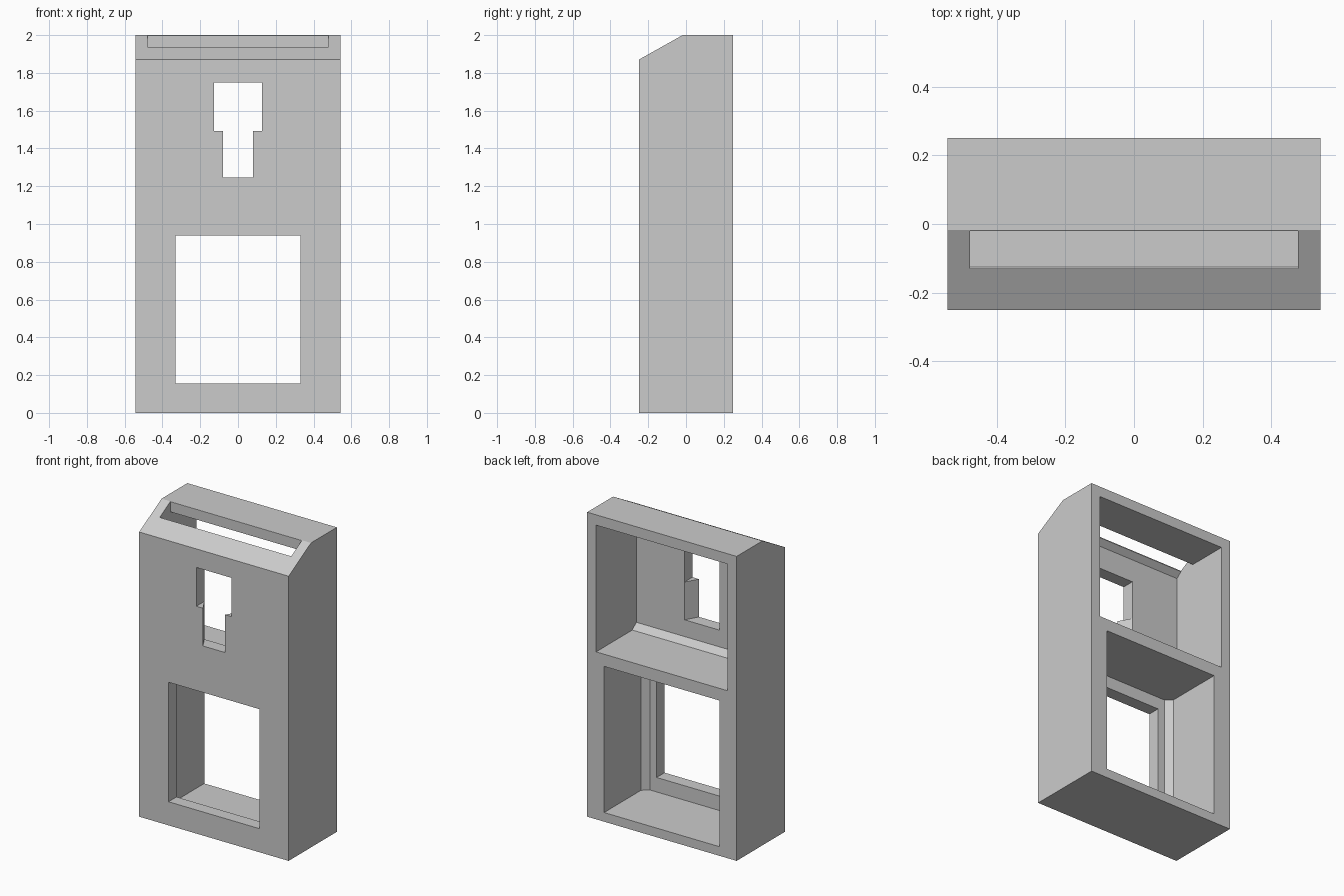
import bpy, bmesh
from mathutils import Vector

cube = bpy.data.objects.get("Cube")
if cube:
    bpy.data.objects.remove(cube, do_unlink=True)

grey = bpy.data.materials.new("light_grey")
grey.use_nodes = True
colour = (0.6, 0.6, 0.6, 1)
grey.diffuse_color = colour
grey.node_tree.nodes["Principled BSDF"].inputs["Base Color"].default_value = colour


def prism(name, profile, axis, lo, hi):
    """Extrude a 2D profile along an axis: x takes (y, z), y takes (x, z), z takes (x, y)."""
    place = {"x": lambda a, b, d: (d, a, b),
             "y": lambda a, b, d: (a, d, b),
             "z": lambda a, b, d: (a, b, d)}[axis]
    bm = bmesh.new()
    face = bm.faces.new([bm.verts.new(place(a, b, lo)) for a, b in profile])
    moved = bmesh.ops.extrude_face_region(bm, geom=[face])["geom"]
    bmesh.ops.translate(bm, vec=Vector(place(0, 0, hi - lo)),
                        verts=[v for v in moved if isinstance(v, bmesh.types.BMVert)])
    bmesh.ops.recalc_face_normals(bm, faces=bm.faces)
    mesh = bpy.data.meshes.new(name)
    bm.to_mesh(mesh)
    bm.free()
    mesh.materials.append(grey)
    obj = bpy.data.objects.new(name, mesh)
    bpy.context.collection.objects.link(obj)
    return obj


def rect(half, low, high):
    return [(-half, low), (half, low), (half, high), (-half, high)]


WALL = -0.167            # inner side of the front panel
FRONT, BACK = -0.25, 0.25
OUT = 0.05               # cutter overshoot

# Housing with a sloped upper front edge
housing = prism("housing", [(FRONT, 0), (BACK, 0), (BACK, 2), (-0.018, 2), (FRONT, 1.87)],
                "x", -0.543, 0.543)

# Upper bay, open at the back, with a slot out through the slope
upper_bay = prism("upper_bay_cutter",
                  [(BACK + OUT, 1.10), (-0.125, 1.10), (WALL, 1.135), (WALL, 1.90),
                   (-0.13, 1.932), (-0.13, 2 + OUT), (-0.02, 2 + OUT),
                   (-0.02, 1.932), (BACK + OUT, 1.932)],
                  "x", -0.478, 0.478)

# Lower bay, open at the back, with bevelled inner vertical corners
lower_bay = prism("lower_bay_cutter",
                  [(-0.42, BACK + OUT), (-0.42, -0.132), (-0.38, WALL),
                   (0.38, WALL), (0.42, -0.132), (0.42, BACK + OUT)],
                  "z", 0.06, 1.02)

# Window and stepped hole in the front panel; the narrow part flares inwards
window = prism("window_cutter", rect(0.33, 0.155, 0.94), "y", FRONT - OUT, 0)
wide_hole = prism("wide_hole_cutter", rect(0.128, 1.493, 1.748), "y", FRONT - OUT, 0)
narrow_hole = prism("narrow_hole_cutter",
                    [(-0.074, -0.26), (0.074, -0.26), (0.131, -0.16), (-0.131, -0.16)],
                    "z", 1.245, 1.493 + OUT)

# Cut the openings and discard the cutters
cutters = [upper_bay, lower_bay, window, wide_hole, narrow_hole]
for cutter in cutters:
    cutter.hide_render = True
    mod = housing.modifiers.new(cutter.name, "BOOLEAN")
    mod.operation = "DIFFERENCE"
    mod.solver = "EXACT"
    mod.object = cutter
bpy.context.view_layer.update()
evaluated = housing.evaluated_get(bpy.context.evaluated_depsgraph_get())
cut_mesh = bpy.data.meshes.new_from_object(evaluated)
housing.modifiers.clear()
housing.data = cut_mesh
cut_mesh.name = "housing"
for cutter in cutters:
    bpy.data.objects.remove(cutter, do_unlink=True)
